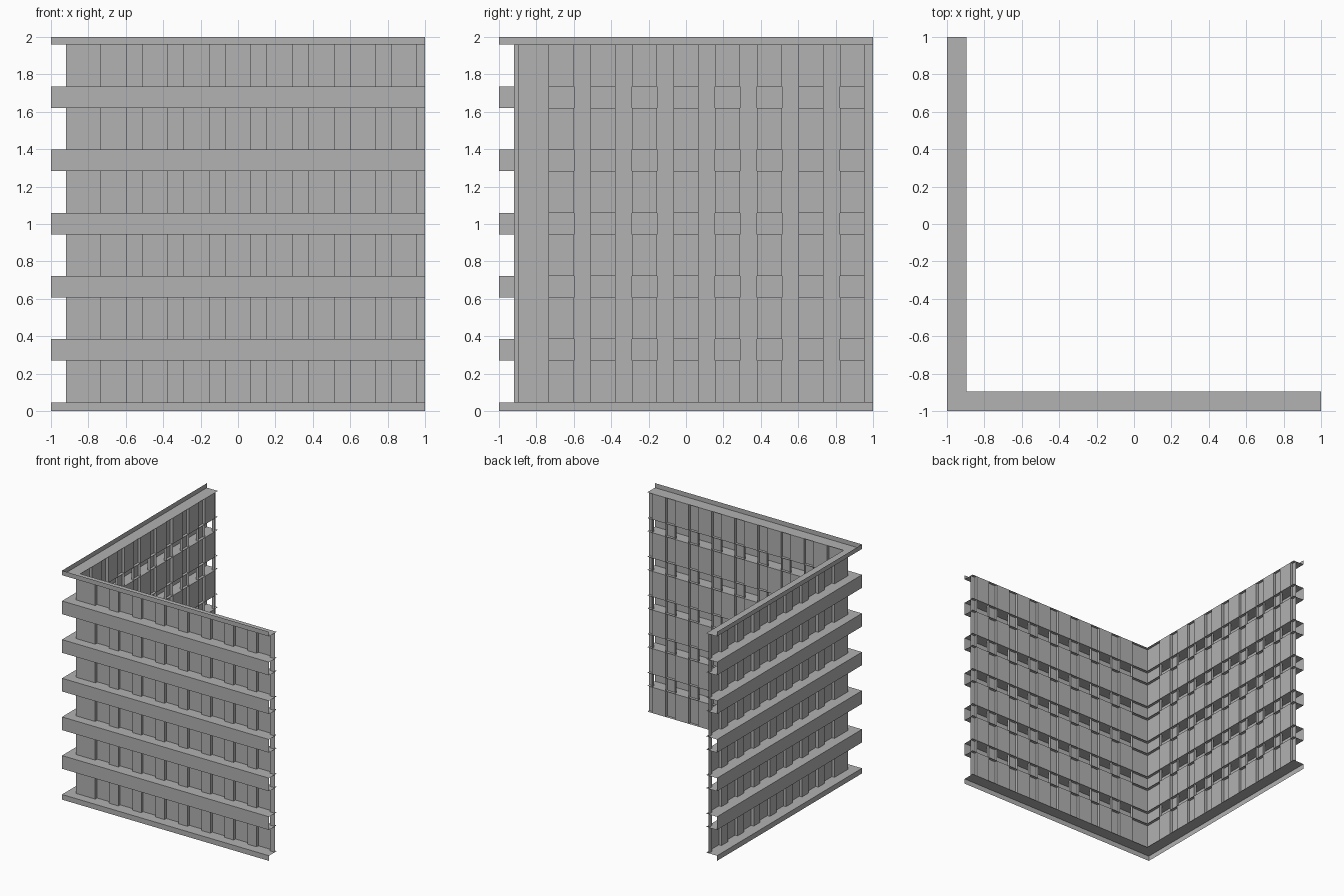
import bpy

cube = bpy.data.objects.get("Cube")
if cube:
    bpy.data.objects.remove(cube, do_unlink=True)

steel = bpy.data.materials.new("galvanised_grey")
steel.use_nodes = True
grey = (0.445, 0.445, 0.445, 1)
steel.diffuse_color = grey
steel.node_tree.nodes["Principled BSDF"].inputs["Base Color"].default_value = grey

OUT, RIB, BACK = -1.0, -0.92, -0.895   # beam face, rib face, panel plane
BOTTOM, TOP = 0.045, 1.96
RISE, BEAM = 0.3375, 0.115             # beam spacing and beam height
PITCH, RIB_W = 0.2225, 0.0885
beam_lows = [0.27 + RISE * i for i in range(5)]


def make_sheet(name, verts, faces):
    mesh = bpy.data.meshes.new(name)
    mesh.from_pydata(verts, [], faces)
    mesh.materials.append(steel)
    obj = bpy.data.objects.new(name, mesh)
    bpy.context.collection.objects.link(obj)


def grid(rows):
    """Join equal rows of points with quads."""
    n = len(rows[0])
    verts = [p for row in rows for p in row]
    faces = [(r * n + i, r * n + i + 1, (r + 1) * n + i + 1, (r + 1) * n + i)
             for r in range(len(rows) - 1) for i in range(n - 1)]
    return verts, faces


def beam(name, profile):
    """Sweep an (inset, z) profile round the corner of the two walls."""
    rows = []
    for depth, z in profile:
        d = OUT + depth
        rows.append([(d, 1, z), (d, d, z), (1, d, z)])
    make_sheet(name, *grid(rows))


def upright(name, plan, z0, z1, swap):
    """Raise a plan line, swapped across the diagonal for the side wall."""
    pts = [(y, x) if swap else (x, y) for x, y in plan]
    make_sheet(name, *grid([[(x, y, z) for x, y in pts] for z in (z0, z1)]))


# Horizontal beams: channels open to the inside, angles at base and top
depth = BACK - OUT
beam("base_rail", [(0, 0), (0, BOTTOM), (depth, BOTTOM)])
beam("top_rail", [(depth, TOP), (0, TOP), (0, 2)])
for i, z in enumerate(beam_lows):
    beam(f"channel_beam_{i + 1}",
         [(depth, z), (0, z), (0, z + BEAM), (depth, z + BEAM)])

# Panel rows fill the heights between beams
row_lows = [BOTTOM] + [z + BEAM for z in beam_lows]
row_highs = beam_lows + [TOP]

for wall, swap in (("front", False), ("side", True)):
    # Corner plate, narrow ribs and end strip run the full height
    corner_end, first, last = -0.735, -0.6, 0.955
    upright(f"{wall}_corner_plate",
            [(RIB, RIB), (corner_end, RIB), (corner_end, BACK)], BOTTOM, TOP, swap)
    starts = [first + PITCH * i for i in range(7)]
    for i, x in enumerate(starts):
        upright(f"{wall}_rib_{i + 1}",
                [(x, BACK), (x, RIB), (x + RIB_W, RIB), (x + RIB_W, BACK)],
                BOTTOM, TOP, swap)
    upright(f"{wall}_end_strip", [(last, BACK), (last, RIB), (1, RIB)],
            BOTTOM, TOP, swap)

    # Set-back panels between the ribs, open behind each beam
    lefts = [corner_end] + [x + RIB_W for x in starts]
    rights = starts + [last]
    for i, (a, b) in enumerate(zip(lefts, rights)):
        for j, (z0, z1) in enumerate(zip(row_lows, row_highs)):
            upright(f"{wall}_panel_{i + 1}_{j + 1}", [(a, BACK), (b, BACK)],
                    z0, z1, swap)
